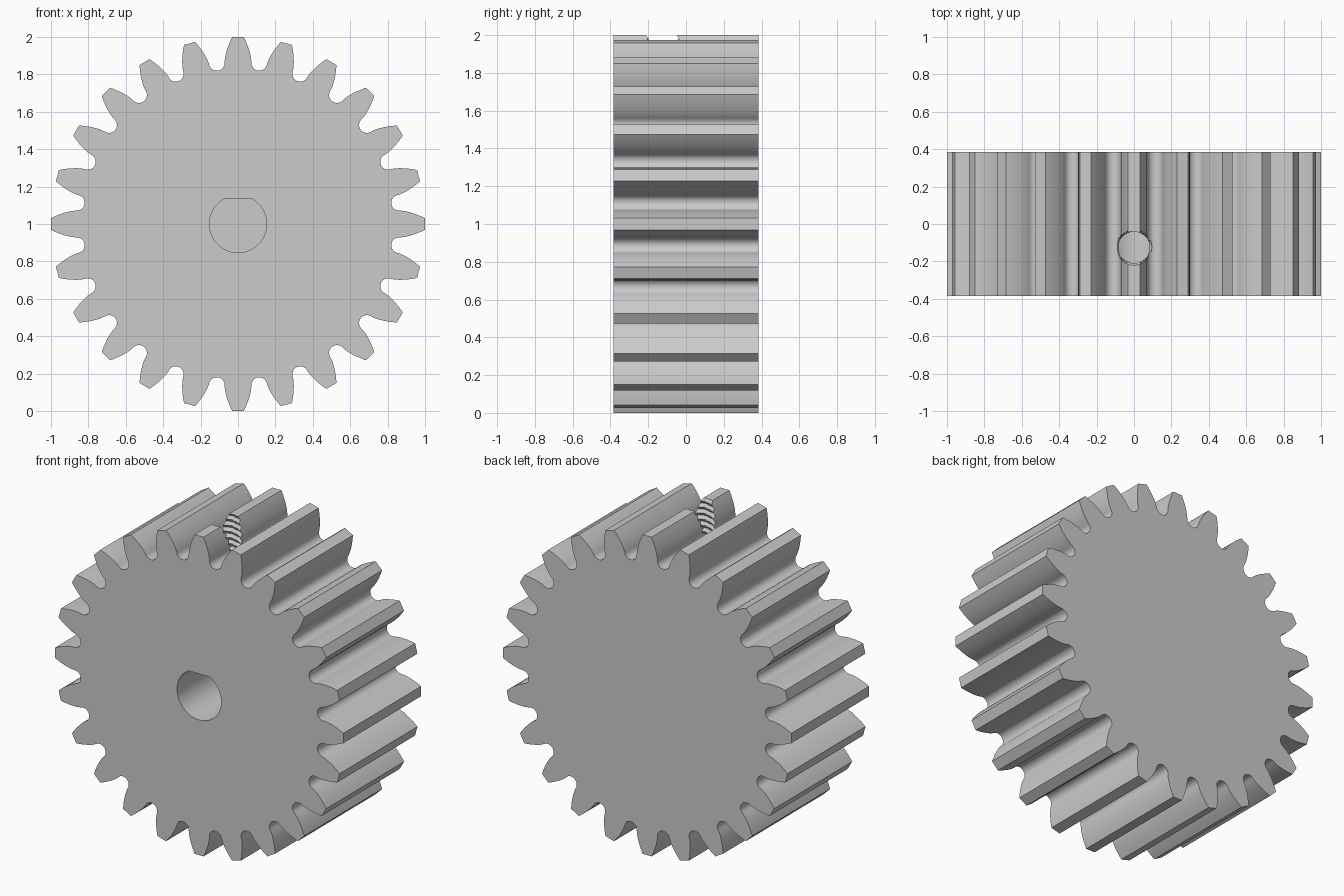
import bpy, bmesh, math
from math import sin, cos, pi, tau

if "Cube" in bpy.data.objects:
    bpy.data.objects.remove(bpy.data.objects["Cube"])

TEETH = 24
HALF_DEPTH = 0.385
CENTRE_Z = 1.0


def make_object(name, bm):
    bmesh.ops.recalc_face_normals(bm, faces=bm.faces)
    mesh = bpy.data.meshes.new(name)
    bm.to_mesh(mesh)
    bm.free()
    obj = bpy.data.objects.new(name, mesh)
    bpy.context.collection.objects.link(obj)
    return obj


def extrude_profile(name, points, y0, y1):
    """Extrude an x/z outline along y."""
    bm = bmesh.new()
    face = bm.faces.new([bm.verts.new((x, y0, z)) for x, z in points])
    new = bmesh.ops.extrude_face_region(bm, geom=[face])["geom"]
    verts = [g for g in new if isinstance(g, bmesh.types.BMVert)]
    bmesh.ops.translate(bm, verts=verts, vec=(0, y1 - y0, 0))
    return make_object(name, bm)


# Gear outline: flank as (radius, half tooth width), then a round root fillet
flank = [(1.0, 0.031), (0.975, 0.043), (0.95, 0.053), (0.92, 0.063), (0.895, 0.069)]
half_pitch = pi / TEETH
root_r, fillet = 0.869, 0.042
half = [(r, math.asin(w / r)) for r, w in flank]
tooth = [(r, -a) for r, a in reversed(half)] + half
for i in range(13):
    t = pi * i / 12
    u, v = -fillet * cos(t), root_r - fillet * sin(t)
    tooth.append((math.hypot(u, v), half_pitch + math.atan2(u, v)))

outline = []
for k in range(TEETH):
    for r, a in tooth:
        ang = a + k * 2 * half_pitch
        outline.append((r * sin(ang), CENTRE_Z + r * cos(ang)))
gear = extrude_profile("spur_gear", outline, -HALF_DEPTH, HALF_DEPTH)

# Blind D-shaped shaft bore opening at the front
bore_r, flat = 0.153, 0.135
start = math.acos(flat / bore_r)
bore_pts = []
for i in range(49):
    a = start + (tau - 2 * start) * i / 48
    bore_pts.append((bore_r * sin(a), CENTRE_Z + bore_r * cos(a)))
bore = extrude_profile("bore_cutter", bore_pts, -HALF_DEPTH - 0.1, 0.135)

# Threaded set-screw hole from the rim down into the bore
SEG, PITCH, STEPS = 32, 0.038, 6
z0, z1 = 1.08, 2.05
rows = int((z1 - z0) / PITCH * STEPS)
bm = bmesh.new()
rings = []
for j in range(rows + 1):
    ring = []
    for i in range(SEG):
        phase = (j / STEPS - i / SEG) % 1.0
        r = 0.083 + 0.016 * (1 - abs(2 * phase - 1))
        a = tau * i / SEG
        ring.append(bm.verts.new((r * cos(a), -0.125 + r * sin(a), z0 + j * PITCH / STEPS)))
    rings.append(ring)
for lo, hi in zip(rings, rings[1:]):
    for i in range(SEG):
        n = (i + 1) % SEG
        bm.faces.new((lo[i], lo[n], hi[n], hi[i]))
bm.faces.new(rings[0])
bm.faces.new(rings[-1])
bmesh.ops.triangulate(bm, faces=bm.faces)
screw = make_object("screw_hole_cutter", bm)

# Cut both holes
bpy.context.view_layer.objects.active = gear
for cutter in (bore, screw):
    mod = gear.modifiers.new(cutter.name, "BOOLEAN")
    mod.operation = "DIFFERENCE"
    mod.solver = "EXACT"
    mod.object = cutter
    bpy.ops.object.modifier_apply(modifier=mod.name)
    bpy.data.objects.remove(cutter, do_unlink=True)

bpy.ops.object.select_all(action="DESELECT")
gear.select_set(True)
bpy.ops.object.shade_smooth_by_angle(angle=math.radians(30))
